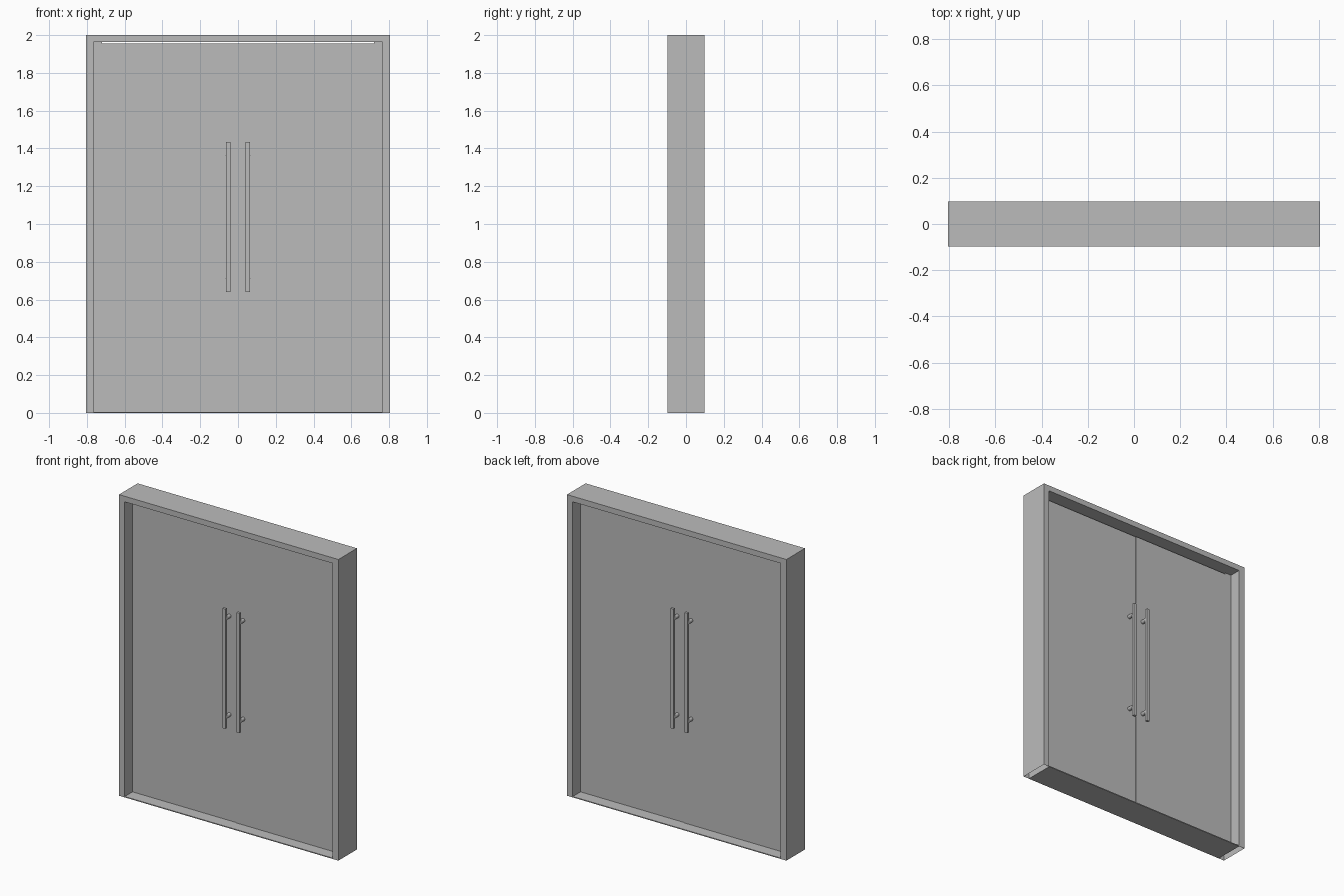
import bpy
import bmesh
from mathutils import Matrix, Vector

if "Cube" in bpy.data.objects:
    bpy.data.objects.remove(bpy.data.objects["Cube"], do_unlink=True)

HALF_W, HALF_D, HEIGHT = 0.806, 0.0975, 2.0
OPEN_W, OPEN_H = 0.764, 1.963
LEAF_W, LEAF_TOP, LEAF_D = 0.72, 1.955, 0.018
SILL = 0.006
STEP = 0.002

grey = bpy.data.materials.new("plain grey")
grey.use_nodes = True
grey.diffuse_color = (0.5, 0.5, 0.5, 1)
grey.node_tree.nodes["Principled BSDF"].inputs["Base Color"].default_value = grey.diffuse_color


def finish(name, bm):
    mesh = bpy.data.meshes.new(name)
    bm.to_mesh(mesh)
    bm.free()
    mesh.materials.append(grey)
    obj = bpy.data.objects.new(name, mesh)
    bpy.context.collection.objects.link(obj)
    return obj


def box(name, low, high):
    low, high = Vector(low), Vector(high)
    bm = bmesh.new()
    bmesh.ops.create_cube(bm, size=1, matrix=Matrix.Translation((low + high) / 2)
                          @ Matrix.Diagonal((high - low).to_4d()))
    return finish(name, bm)


# Frame: one arch-shaped outline pushed through the depth, feet left open
half = [(OPEN_W, 0), (OPEN_W, OPEN_H)]
outer = [(HALF_W, HEIGHT), (HALF_W, 0)]
right_half = half + outer
outline = [(-x, z) for x, z in half] + half[::-1] + outer[::-1] + [(-x, z) for x, z in outer]
bm = bmesh.new()
face = bm.faces.new([bm.verts.new((x, -HALF_D, z)) for x, z in outline])
moved = bmesh.ops.extrude_face_region(bm, geom=[face])["geom"]
bmesh.ops.translate(bm, vec=(0, 2 * HALF_D, 0),
                    verts=[v for v in moved if isinstance(v, bmesh.types.BMVert)])
bmesh.ops.recalc_face_normals(bm, faces=bm.faces)
feet = [f for f in bm.faces if all(v.co.z < 0.001 for v in f.verts)]
bmesh.ops.delete(bm, geom=feet, context="FACES")
finish("door_frame", bm)

# Threshold
box("threshold", (-OPEN_W, -HALF_D, 0), (OPEN_W, HALF_D, SILL))

for side, label in ((1, "left"), (-1, "right")):
    # Door leaf and the flush stop beside it; the leaves meet with a slight step
    y0, y1 = -LEAF_D - side * STEP, LEAF_D - side * STEP
    xs = sorted((0, side * LEAF_W))
    box(label + "_door_leaf", (xs[0], y0, SILL), (xs[1], y1, LEAF_TOP))
    xs = sorted((side * LEAF_W, side * OPEN_W))
    box(label + "_jamb_stop", (xs[0], y0, SILL), (xs[1], y1, OPEN_H))

    # Pull handles on both faces, each on two round posts
    x = side * 0.052
    for facing, where in ((-1, "front"), (1, "back")):
        name = f"{label}_{where}_handle"
        ys = sorted((facing * 0.058, facing * 0.075))
        box(name + "_bar", (x - 0.011, ys[0], 0.64), (x + 0.011, ys[1], 1.435))
        bm = bmesh.new()
        for z in (0.71, 1.365):
            place = Matrix.Translation((x, facing * 0.037, z)) @ Matrix.Rotation(1.5708, 4, "X")
            bmesh.ops.create_cone(bm, cap_ends=True, segments=24, radius1=0.013,
                                  radius2=0.013, depth=0.044, matrix=place)
        posts = finish(name + "_posts", bm)
        bpy.ops.object.select_all(action="DESELECT")
        posts.select_set(True)
        bpy.context.view_layer.objects.active = posts
        bpy.ops.object.shade_smooth_by_angle()
